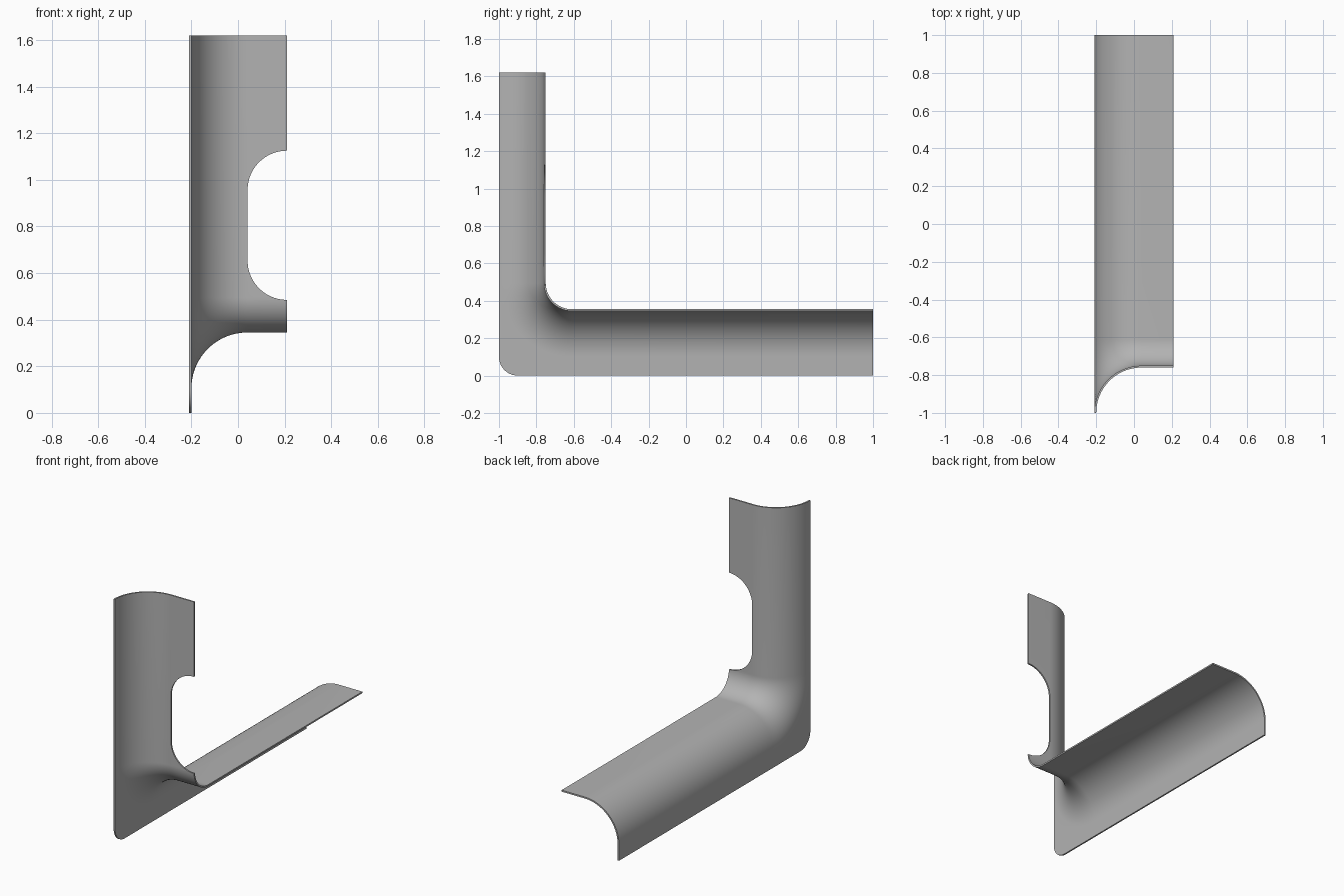
import bpy
import bmesh
from math import sin, cos, pi

default = bpy.data.objects.get("Cube")
if default:
    bpy.data.objects.remove(default, do_unlink=True)

TOP, BACK, SIDE = 1.62, 1.0, 0.21   # ends of the two legs, half width
THICK = 0.01
ROLL = 0.25                         # radius of the curved shoulder
BEND = 0.14                         # inner bend between the legs
BEND_Y, BEND_Z = -0.61, 0.495       # centre of that bend
CORNER = 0.1                        # rounded outer corner of the web
STEPS = 24


def arc(cy, cz, r, start, end, steps=STEPS):
    """Points on an arc, as pairs."""
    angles = [start + (end - start) * i / steps for i in range(steps + 1)]
    return [(cy + r * cos(a), cz + r * sin(a)) for a in angles]


def l_path(offset):
    """L-shaped path, moved outwards from the inner bend."""
    r = BEND + offset
    return [(BEND_Y - r, TOP)] + arc(BEND_Y, BEND_Z, r, pi, 1.5 * pi) + [(BACK, BEND_Z - r)]


def make_object(name, bm):
    mesh = bpy.data.meshes.new(name)
    bm.to_mesh(mesh)
    bm.free()
    obj = bpy.data.objects.new(name, mesh)
    bpy.context.collection.objects.link(obj)
    return obj


# Cross-section: flat flange, then a quarter-round shoulder down to the web
section = [(SIDE, 0.0)] + [(x, -d) for x, d in arc(ROLL - SIDE, -ROLL, ROLL, pi / 2, pi)]

# Sweep the section along the L
bm = bmesh.new()
rows = [[bm.verts.new((x, y, z)) for y, z in l_path(t)] for x, t in section]
for a, b in zip(rows, rows[1:]):
    for i in range(len(a) - 1):
        bm.faces.new((a[i], a[i + 1], b[i + 1], b[i]))

# Flat web with a rounded outer corner
outline = [(BACK, 0)] + arc(CORNER - 1, CORNER, CORNER, 1.5 * pi, pi, 10)
web = bm.faces.new(rows[-1][1:] + [bm.verts.new((-SIDE, y, z)) for y, z in outline])
bmesh.ops.recalc_face_normals(bm, faces=bm.faces)
web.normal_update()
if web.normal.x > 0:
    bmesh.ops.reverse_faces(bm, faces=bm.faces)
cover = make_object("angled_cover", bm)

# Sheet thickness
solid = cover.modifiers.new("sheet_thickness", "SOLIDIFY")
solid.thickness = THICK
solid.offset = -1
solid.use_even_offset = True

# Cutter for the rounded notch in the upright flange
bm = bmesh.new()
low, high, r = 0.485, 1.125, 0.169
shape = arc(SIDE, high - r, r, pi / 2, pi) + arc(SIDE, low + r, r, pi, 1.5 * pi)
shape += [(0.4, low), (0.4, high)]
face = bm.faces.new([bm.verts.new((x, -0.9, z)) for x, z in shape])
moved = bmesh.ops.extrude_face_region(bm, geom=[face])["geom"]
bmesh.ops.translate(bm, vec=(0, 0.25, 0), verts=[v for v in moved if isinstance(v, bmesh.types.BMVert)])
bmesh.ops.recalc_face_normals(bm, faces=bm.faces)
cutter = make_object("notch_cutter", bm)
cutter.hide_render = True

notch = cover.modifiers.new("notch", "BOOLEAN")
notch.operation = "DIFFERENCE"
notch.solver = "EXACT"
notch.object = cutter

# Bake the modifiers, drop the cutter and smooth the curved faces
bpy.ops.object.select_all(action="DESELECT")
cover.select_set(True)
bpy.context.view_layer.objects.active = cover
for name in [m.name for m in cover.modifiers]:
    bpy.ops.object.modifier_apply(modifier=name)
bpy.data.objects.remove(cutter, do_unlink=True)
bpy.ops.object.shade_smooth_by_angle(angle=pi / 6)

# Plain grey finish
grey = bpy.data.materials.new("plain_grey")
grey.use_nodes = True
colour = (0.45, 0.45, 0.45, 1)
grey.diffuse_color = colour
grey.node_tree.nodes["Principled BSDF"].inputs["Base Color"].default_value = colour
cover.data.materials.clear()
cover.data.materials.append(grey)
